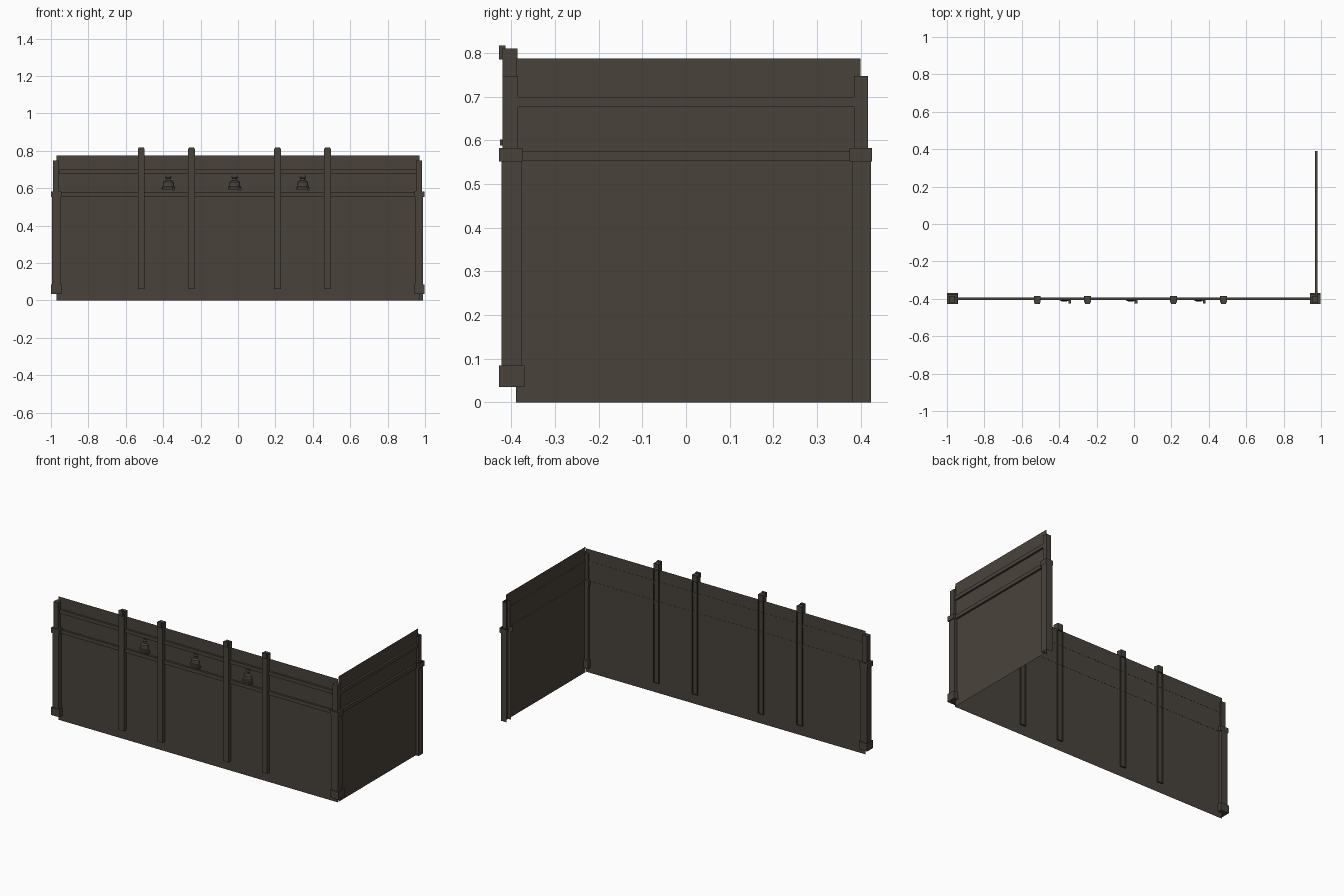
import bpy, bmesh, math

if "Cube" in bpy.data.objects:
    bpy.data.objects.remove(bpy.data.objects["Cube"])

mat = bpy.data.materials.new("dark weathered brown")
mat.diffuse_color = (0.066, 0.055, 0.044, 1)
mat.use_nodes = True
mat.node_tree.nodes["Principled BSDF"].inputs["Base Color"].default_value = mat.diffuse_color


def finish(name, bm):
    me = bpy.data.meshes.new(name)
    bm.to_mesh(me)
    bm.free()
    me.materials.append(mat)
    ob = bpy.data.objects.new(name, me)
    bpy.context.collection.objects.link(ob)
    return ob


def add_box(bm, x0, x1, y0, y1, z0, z1, skip=()):
    # box with optional open sides, e.g. "+y"
    v = [bm.verts.new((x, y, z)) for x in (x0, x1) for y in (y0, y1) for z in (z0, z1)]
    sides = {"-x": (0, 1, 3, 2), "+x": (4, 6, 7, 5), "-y": (0, 4, 5, 1),
             "+y": (2, 3, 7, 6), "-z": (0, 2, 6, 4), "+z": (1, 5, 7, 3)}
    for key, idx in sides.items():
        if key not in skip:
            bm.faces.new([v[i] for i in idx])


def boxes(name, items):
    bm = bmesh.new()
    for it in items:
        add_box(bm, *it)
    return finish(name, bm)


def panel(name, pts):
    bm = bmesh.new()
    bm.faces.new([bm.verts.new(p) for p in pts])
    bmesh.ops.triangulate(bm, faces=bm.faces[:])
    return finish(name, bm)


WX, WY = 0.97, -0.395

# thin wall sheets, the front one with a notch in its top edge
outline = [(-WX, 0), (WX, 0), (WX, 0.775), (0.05, 0.775), (0.05, 0.7),
           (-0.13, 0.7), (-0.13, 0.775), (-WX, 0.775)]
panel("front_wall", [(x, WY, z) for x, z in outline])
panel("side_wall", [(WX, -0.39, 0), (WX, 0.4, 0), (WX, 0.4, 0.788), (WX, -0.39, 0.788)])

# horizontal mouldings on both walls
for label, z0, z1 in (("lower", 0.553, 0.576), ("upper", 0.677, 0.70)):
    boxes(label + "_front_moulding", [(-0.955, 0.955, WY - 0.012, WY + 0.001, z0, z1)])
    boxes(label + "_side_moulding", [(WX - 0.001, WX + 0.012, -0.385, 0.39, z0, z1)])

# front corner posts with base block, collar and slimmer upper part
for label, c in (("left", -0.972), ("right", 0.968)):
    y = -0.4
    boxes(label + "_corner_post", [
        (c - 0.028, c + 0.03, y - 0.028, y + 0.03, 0.035, 0.084),
        (c - 0.022, c + 0.022, y - 0.023, y + 0.024, 0.084, 0.553, ("+z", "-z")),
        (c - 0.028, c + 0.028, y - 0.028, y + 0.025, 0.552, 0.583),
        (c - 0.016, c + 0.016, y - 0.02, y + 0.015, 0.583, 0.748)])

# rear end post of the side wall, an open channel
skip = ("-x", "+z", "-z")
boxes("rear_end_post", [
    (0.95, 0.99, 0.38, 0.424, 0, 0.58, skip),
    (0.945, 0.997, 0.375, 0.426, 0.552, 0.583, skip),
    (0.955, 0.985, 0.385, 0.417, 0.58, 0.748, skip)])

# vertical battens running past the top of the front wall
for i, c in enumerate((-0.517, -0.248, 0.211, 0.479)):
    boxes("batten_%d" % (i + 1), [
        (c - 0.018, c + 0.018, -0.42, -0.386, 0.062, 0.81, ("+y",)),
        (c - 0.018, c + 0.018, -0.42, -0.386, 0.77, 0.811),
        (c - 0.014, c + 0.014, -0.428, -0.413, 0.785, 0.817)])

# small wall lamps: half-round stepped body with a finial and a side stub
profile = [(0.034, 0.592), (0.034, 0.606), (0.028, 0.61), (0.026, 0.634),
           (0.012, 0.642), (0.011, 0.653), (0.016, 0.657), (0.012, 0.667)]
for i, c in enumerate((-0.372, -0.018, 0.346)):
    bm = bmesh.new()
    rings = []
    for r, z in profile:
        rings.append([bm.verts.new((c + r * math.cos(math.pi * k / 6),
                                    WY - 0.6 * r * math.sin(math.pi * k / 6), z))
                      for k in range(7)])
    for a, b in zip(rings, rings[1:]):
        for k in range(6):
            bm.faces.new((a[k + 1], a[k], b[k], b[k + 1]))
    bm.faces.new(rings[0])
    bm.faces.new(rings[-1][::-1])
    add_box(bm, c + 0.022, c + 0.036, -0.426, WY, 0.588, 0.602)
    finish("wall_lamp_%d" % (i + 1), bm)
